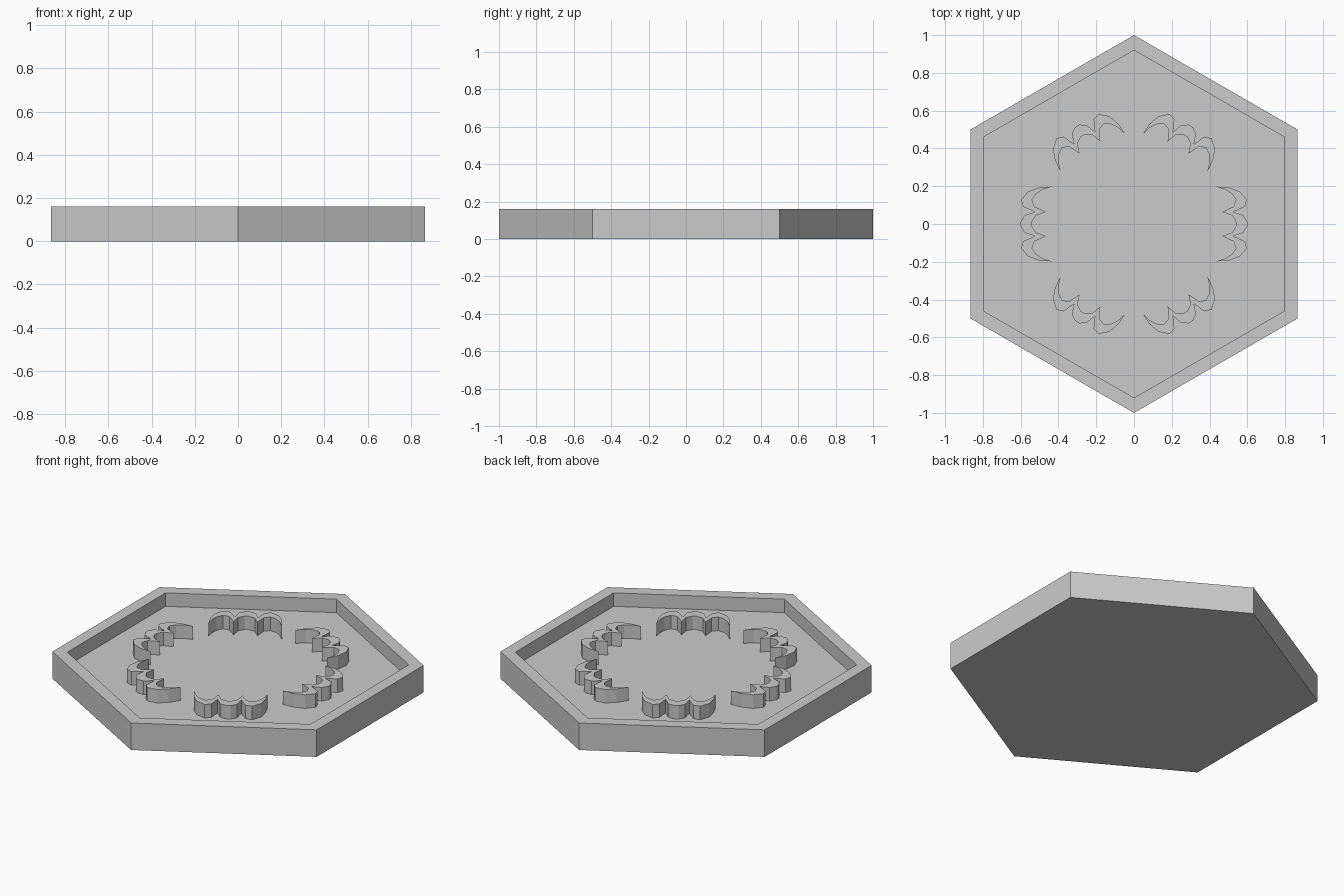
import bpy, bmesh
from math import sin, cos, pi

HEIGHT, FLOOR = 0.16, 0.08

if "Cube" in bpy.data.objects:
    bpy.data.objects.remove(bpy.data.objects["Cube"], do_unlink=True)

grey = bpy.data.materials.new("plain grey")
grey.use_nodes = True
colour = (0.6, 0.6, 0.6, 1)
grey.diffuse_color = colour
grey.node_tree.nodes["Principled BSDF"].inputs["Base Color"].default_value = colour


def finish(name, bm):
    bmesh.ops.recalc_face_normals(bm, faces=bm.faces)
    mesh = bpy.data.meshes.new(name)
    bm.to_mesh(mesh)
    bm.free()
    mesh.materials.append(grey)
    obj = bpy.data.objects.new(name, mesh)
    bpy.context.collection.objects.link(obj)
    return obj


def hexagon(bm, radius, z):
    return [bm.verts.new((radius * sin(i * pi / 3), radius * cos(i * pi / 3), z))
            for i in range(6)]


# Hexagonal tray: rings from the underside, up the wall, over the rim, to the floor
bm = bmesh.new()
rings = [hexagon(bm, r, z) for r, z in
         ((1, 0), (1, HEIGHT), (0.92, HEIGHT), (0.92, FLOOR))]
for low, high in zip(rings, rings[1:]):
    for i in range(6):
        j = (i + 1) % 6
        bm.faces.new((low[i], low[j], high[j], high[i]))
bm.faces.new(rings[0])
bm.faces.new(rings[-1])
finish("hexagonal_tray", bm)

# Scalloped ridge: half outlines from the tip to the middle lobe, mirrored in y
outer = [(0.434, 0.198), (0.503, 0.193), (0.56, 0.172), (0.598, 0.128),
         (0.587, 0.092), (0.525, 0.064), (0.58, 0.045), (0.60, 0.012)]
inner = [(0.434, 0.198), (0.485, 0.182), (0.518, 0.160), (0.54, 0.128),
         (0.527, 0.092), (0.467, 0.064), (0.52, 0.045), (0.54, 0.012)]


def mirrored(half):
    return half + [(x, -y) for x, y in reversed(half)]


def ridge(name, angle):
    bm = bmesh.new()
    c, s = cos(angle), sin(angle)

    def column(x, y):
        return [bm.verts.new((c * x - s * y, s * x + c * y, z))
                for z in (FLOOR, HEIGHT)]

    out = [column(*p) for p in mirrored(outer)]
    ins = [column(*p) for p in mirrored(inner)[1:-1]]
    ins = [out[0]] + ins + [out[-1]]
    for i in range(len(out) - 1):
        a, b, d, e = out[i], out[i + 1], ins[i], ins[i + 1]
        bm.faces.new((a[0], b[0], b[1], a[1]))
        bm.faces.new((d[0], d[1], e[1], e[0]))
        for k in (0, 1):
            quad = list(dict.fromkeys((a[k], b[k], e[k], d[k])))
            bm.faces.new(quad)
    finish(name, bm)


# Ring of six ridges
for n in range(6):
    ridge(f"scalloped_ridge_{n + 1}", n * pi / 3)
